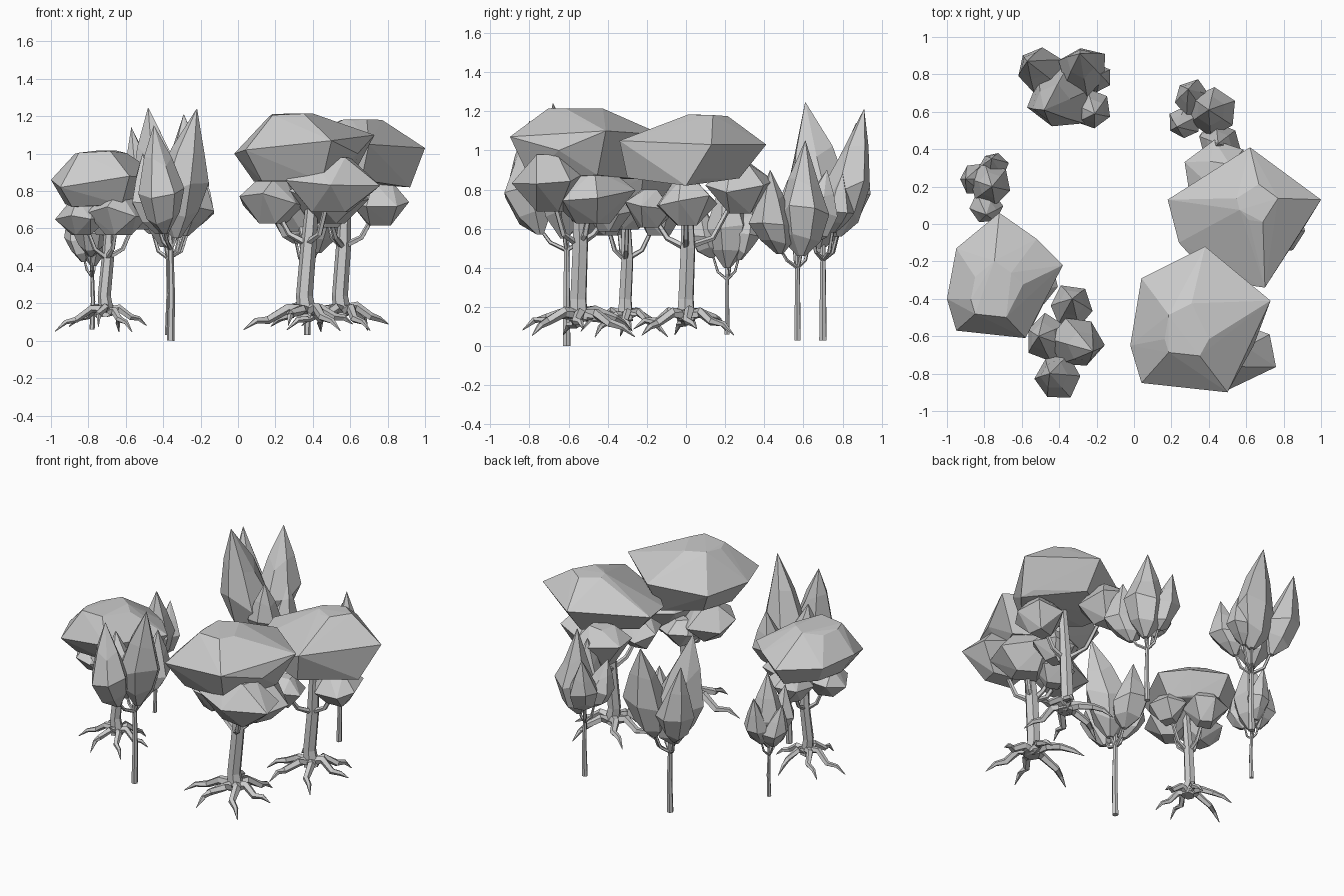
import bpy, bmesh, math, random
from mathutils import Vector

if "Cube" in bpy.data.objects:
    bpy.data.objects.remove(bpy.data.objects["Cube"])

random.seed(4)
grey = bpy.data.materials.new("plain grey")
grey.use_nodes = True
grey.diffuse_color = (0.6, 0.6, 0.6, 1)
grey.node_tree.nodes["Principled BSDF"].inputs["Base Color"].default_value = (0.6, 0.6, 0.6, 1)


def finish(bm, name):
    bmesh.ops.recalc_face_normals(bm, faces=bm.faces)
    mesh = bpy.data.meshes.new(name)
    bm.to_mesh(mesh)
    bm.free()
    mesh.materials.append(grey)
    bpy.context.collection.objects.link(bpy.data.objects.new(name, mesh))


def hull(points, name):
    bm = bmesh.new()
    for p in points:
        bm.verts.new(p)
    res = bmesh.ops.convex_hull(bm, input=bm.verts)
    loose = [g for g in res["geom_interior"] if isinstance(g, bmesh.types.BMVert)]
    bmesh.ops.delete(bm, geom=loose, context="VERTS")
    finish(bm, name)


def loft(rings, name):
    """Skin a list of vertex rings; both ends are capped."""
    bm = bmesh.new()
    rows = [[bm.verts.new(p) for p in ring] for ring in rings]
    n = len(rows[0])
    for a, b in zip(rows, rows[1:]):
        for i in range(n):
            j = (i + 1) % n
            bm.faces.new((a[i], a[j], b[j], b[i]))
    bm.faces.new(rows[0])
    bm.faces.new(rows[-1])
    finish(bm, name)


def tube(points, radii, name, sides=6):
    pts = [Vector(p) for p in points]
    rings = []
    for i, p in enumerate(pts):
        d = (pts[min(i + 1, len(pts) - 1)] - pts[max(i - 1, 0)]).normalized()
        u = d.cross(Vector((0.1, 1, 0.05))).normalized()
        v = d.cross(u)
        rings.append([p + radii[i] * (u * math.cos(k * math.tau / sides) + v * math.sin(k * math.tau / sides))
                      for k in range(sides)])
    loft(rings, name)


def canopy(rim, top, top_scale, bottom, bottom_scale, name):
    """Broad crown: a rim with a small off-centre top and a wide underside."""
    c = sum((Vector(p) for p in rim), Vector()) / len(rim)
    pts = [Vector(p) for p in rim]
    for (cx, cy, z), s in ((top, top_scale), ((c.x, c.y, bottom), bottom_scale)):
        for x, y, _ in rim:
            pts.append((cx + (x - c.x) * s, cy + (y - c.y) * s, z + random.uniform(-0.015, 0.01)))
    hull(pts, name)


def clump(x, y, z, rx, ry, rz, name):
    """Low faceted foliage lump."""
    pts = []
    turn = random.uniform(0, 1)
    for level, scale, n in ((1, 0.45, 4), (0.1, 1.06, 6), (-0.95, 0.45, 4)):
        for k in range(n):
            a = turn + (k + random.uniform(-0.2, 0.2)) * math.tau / n
            pts.append((x + rx * scale * math.cos(a), y + ry * scale * math.sin(a),
                        z + rz * (level + random.uniform(-0.3, 0.3) * (n == 6))))
    hull(pts, name)


def leaf(stem, x, y, r, z0, z1, tx, ty, name):
    """Pointed teardrop of foliage: foot drawn towards the stem, tip at tx, ty."""
    turn = random.uniform(0, 1)
    wobble = [random.uniform(0.88, 1.1) for _ in range(6)]
    foot = Vector((x, y)).lerp(Vector(stem), 0.35)
    rings = []
    for t, s in ((0, 0.15), (0.15, 0.72), (0.38, 1.0), (0.66, 0.6), (1, 0.01)):
        if t < 0.38:
            c = foot.lerp(Vector((x, y)), t / 0.38)
        else:
            c = Vector((x, y)).lerp(Vector((tx, ty)), (t - 0.38) / 0.62)
        ring = []
        for k in range(6):
            a = turn + k * math.tau / 6
            dz = random.uniform(-0.06, 0.06) * (z1 - z0) if 0 < t < 1 else 0
            ring.append((c.x + r * s * wobble[k] * math.cos(a), c.y + r * s * wobble[k] * math.sin(a),
                         z0 + (z1 - z0) * t + dz))
        rings.append(ring)
    loft(rings, name)


def broad_tree(name, x, y, size, lean, clumps):
    """Trunk with arched roots, side branches and foliage lumps."""
    r = 0.045 * size
    top = 0.16 + 0.74 * size
    fork = 0.16 + 0.36 * size
    tube([(x, y, 0.13), (x - 0.015, y, 0.24), (x + lean * 0.2, y + 0.01, fork), (x + lean, y, top)],
         [r * 1.2, r, r * 0.95, r * 0.6], name + "_trunk")
    for k in range(6):
        a = 0.1 + (k + random.uniform(-0.15, 0.15)) * math.tau / 6
        # roots spread further on the -x side
        reach = (0.3 - 0.04 * math.cos(a) + random.uniform(-0.02, 0.02)) * size
        path = []
        for f, z, bend in ((0.05, 0.16, 0), (0.3, 0.175, 0.1), (0.6, 0.135, -0.1), (0.8, 0.125, 0.04), (1, 0.08, 0.08)):
            drop = random.uniform(-0.01, 0.01) - 0.025 * f * (k % 2)
            path.append((x + reach * f * math.cos(a + bend), y + reach * f * math.sin(a + bend), z + drop))
        tube(path, [0.034 * size, 0.028 * size, 0.023 * size, 0.017 * size, 0.002], name + "_root", 5)
    for c in clumps:
        cx, cy, cz = c[:3]
        clump(*c, name + "_foliage")
        tube([(x, y, fork), (x + (cx - x) * 0.5, y + (cy - y) * 0.5, fork + 0.05), (cx, cy, cz)],
             [0.02 * size, 0.016 * size, 0.012 * size], name + "_branch", 5)


def slim_tree(name, x, y, base, r, leaves):
    """Thin stem with a twig to each pointed leaf mass."""
    low = min(l[3] for l in leaves)
    fork = low - 0.04
    tube([(x, y, base), (x + 0.005, y, (base + fork) / 2), (x, y, fork), (x, y, low + 0.15)],
         [r, r * 0.85, r * 0.7, r * 0.5], name + "_stem")
    for l in leaves:
        leaf((x, y), *l, name + "_leaf_mass")
        tube([(x, y, fork - 0.02), (x * 0.6 + l[0] * 0.4, y * 0.6 + l[1] * 0.4, fork + 0.02),
              (x * 0.35 + l[0] * 0.65, y * 0.35 + l[1] * 0.65, l[3] + 0.03)],
             [r * 0.55, r * 0.5, r * 0.4], name + "_twig", 5)


# Broad trees
broad_tree("front_tree", 0.37, -0.55, 1.0, 0.04, [
    (0.5, -0.7, 0.83, 0.26, 0.18, 0.15), (0.48, -0.48, 0.76, 0.21, 0.21, 0.14),
    (0.18, -0.5, 0.74, 0.17, 0.17, 0.12), (0.32, -0.4, 0.67, 0.13, 0.12, 0.09)])
canopy([(-0.02, -0.65, 1.0), (0.04, -0.29, 1.02), (0.38, -0.12, 1.08), (0.73, -0.41, 1.1),
        (0.64, -0.65, 1.0), (0.5, -0.9, 1.07), (0.04, -0.85, 1.02)],
       (0.29, -0.58, 1.205), 0.36, 0.865, 0.7, "front_tree_canopy")

broad_tree("middle_tree", 0.56, 0.0, 0.95, 0.02, [
    (0.76, 0.0, 0.73, 0.15, 0.16, 0.12), (0.45, 0.27, 0.8, 0.18, 0.17, 0.13),
    (0.48, -0.19, 0.7, 0.15, 0.13, 0.1)])
canopy([(0.18, 0.13, 1.0), (0.62, 0.41, 1.03), (1.0, 0.13, 1.03), (0.92, 0.0, 0.82),
        (0.7, -0.34, 1.05), (0.66, -0.3, 0.86), (0.42, -0.3, 0.95), (0.24, -0.1, 0.97)],
       (0.66, 0.09, 1.175), 0.27, 0.865, 0.7, "middle_tree_canopy")

broad_tree("side_tree", -0.7, -0.31, 0.78, 0.02, [
    (-0.83, -0.35, 0.66, 0.14, 0.14, 0.1), (-0.64, -0.42, 0.68, 0.16, 0.15, 0.12),
    (-0.7, -0.14, 0.67, 0.14, 0.13, 0.11), (-0.53, -0.3, 0.69, 0.12, 0.13, 0.1)])
canopy([(-1.0, -0.4, 0.86), (-0.95, -0.13, 0.85), (-0.72, 0.06, 0.85), (-0.52, -0.08, 0.87),
        (-0.38, -0.22, 0.86), (-0.58, -0.61, 0.88), (-0.95, -0.57, 0.82)],
       (-0.75, -0.35, 1.01), 0.45, 0.73, 0.72, "side_tree_canopy")

# Slim trees: each leaf mass is x, y, radius, bottom, top, tip x, tip y
slim_tree("back_slim_tree", -0.37, 0.7, 0.03, 0.021, [
    (-0.4, 0.67, 0.17, 0.5, 1.245, -0.48, 0.61), (-0.27, 0.82, 0.135, 0.56, 1.21, -0.29, 0.91),
    (-0.23, 0.61, 0.11, 0.56, 0.95, -0.21, 0.59), (-0.51, 0.83, 0.125, 0.57, 1.14, -0.57, 0.87),
    (-0.2, 0.78, 0.08, 0.58, 0.88, -0.18, 0.8)])
slim_tree("front_slim_tree", -0.36, -0.61, 0.0, 0.021, [
    (-0.31, -0.63, 0.145, 0.55, 1.24, -0.22, -0.68), (-0.41, -0.82, 0.125, 0.57, 1.15, -0.45, -0.8),
    (-0.34, -0.45, 0.12, 0.57, 0.98, -0.33, -0.4), (-0.46, -0.61, 0.125, 0.57, 1.0, -0.51, -0.6)])
slim_tree("right_slim_tree", 0.37, 0.57, 0.03, 0.018, [
    (0.42, 0.6, 0.14, 0.46, 1.05, 0.4, 0.61), (0.31, 0.67, 0.1, 0.52, 0.9, 0.29, 0.72),
    (0.27, 0.54, 0.09, 0.52, 0.85, 0.23, 0.52), (0.46, 0.43, 0.11, 0.47, 0.9, 0.45, 0.43)])
slim_tree("small_slim_tree", -0.78, 0.21, 0.06, 0.014, [
    (-0.77, 0.21, 0.12, 0.4, 0.9, -0.76, 0.2), (-0.75, 0.31, 0.08, 0.44, 0.78, -0.76, 0.35),
    (-0.85, 0.24, 0.09, 0.42, 0.73, -0.9, 0.24), (-0.79, 0.09, 0.085, 0.45, 0.77, -0.79, 0.05)])
